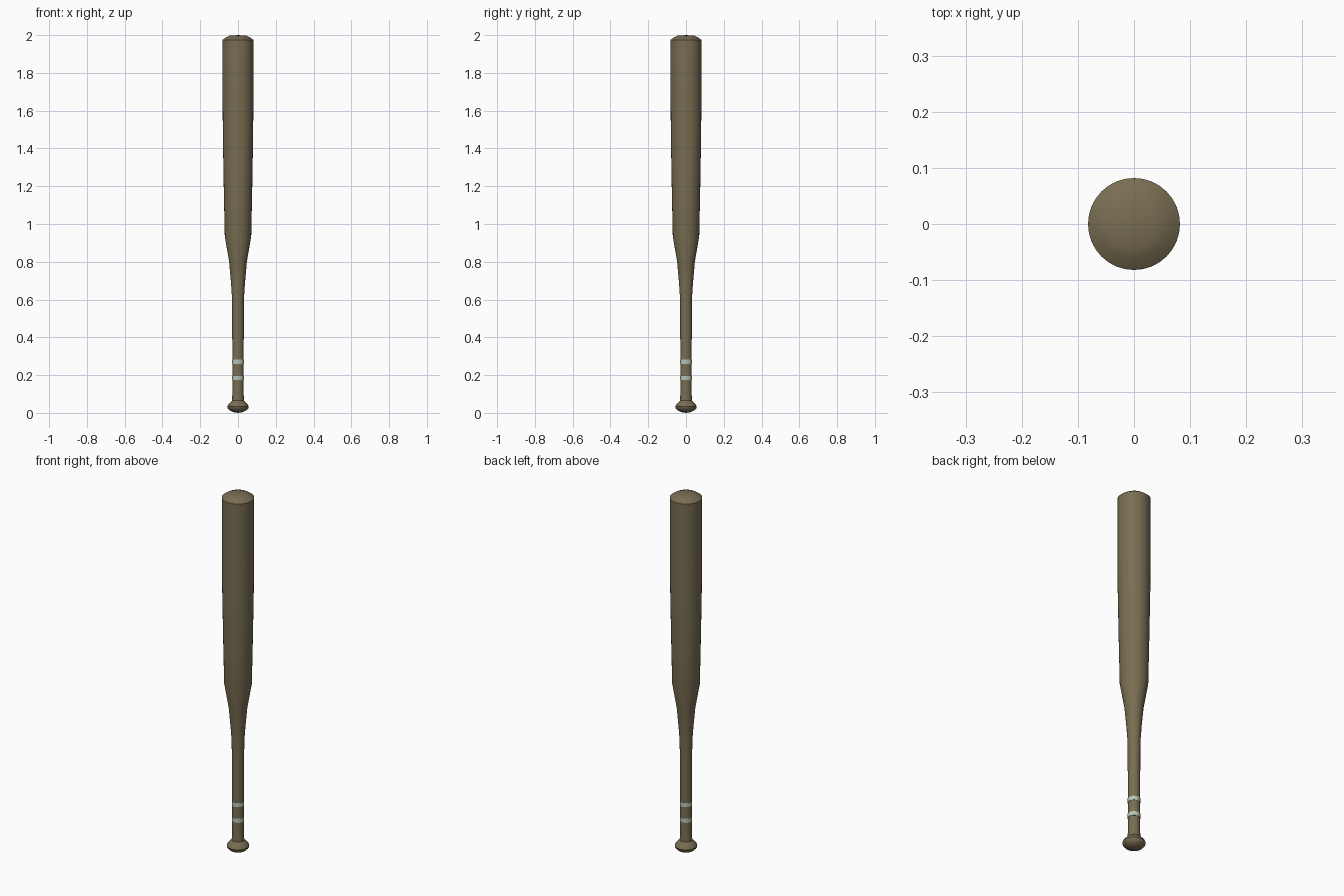
import bpy, bmesh, math

if "Cube" in bpy.data.objects:
    bpy.data.objects.remove(bpy.data.objects["Cube"])

SIDES = 32


def material(name, rgb):
    m = bpy.data.materials.new(name)
    m.diffuse_color = (*rgb, 1)
    m.use_nodes = True
    m.node_tree.nodes["Principled BSDF"].inputs["Base Color"].default_value = m.diffuse_color
    return m


def lathe(name, profile, mat, closed=False):
    """Revolve (radius, z) points around z; radius 0 makes a pole."""
    bm = bmesh.new()
    rings = []
    for r, z in profile:
        if r == 0:
            rings.append([bm.verts.new((0, 0, z))] * SIDES)
        else:
            rings.append([bm.verts.new((r * math.cos(2 * math.pi * i / SIDES),
                                        r * math.sin(2 * math.pi * i / SIDES), z))
                          for i in range(SIDES)])
    pairs = list(zip(rings, rings[1:]))
    if closed:
        pairs.append((rings[-1], rings[0]))
    for a, b in pairs:
        for i in range(SIDES):
            j = (i + 1) % SIDES
            bm.faces.new(list(dict.fromkeys((a[i], a[j], b[j], b[i]))))
    bmesh.ops.recalc_face_normals(bm, faces=bm.faces)
    me = bpy.data.meshes.new(name)
    bm.to_mesh(me)
    bm.free()
    ob = bpy.data.objects.new(name, me)
    bpy.context.collection.objects.link(ob)
    me.materials.append(mat)
    bpy.ops.object.select_all(action='DESELECT')
    ob.select_set(True)
    bpy.context.view_layer.objects.active = ob
    bpy.ops.object.shade_smooth_by_angle(angle=math.radians(30))
    return ob


wood = material("wood", (0.19, 0.155, 0.085))
tape = material("pale_band", (0.50, 0.55, 0.47))

# bat body: knob, handle, taper, barrel and shallow domed end
lathe("bat_body", [
    (0, 0.0), (0.026, 0.004), (0.044, 0.013), (0.055, 0.025), (0.057, 0.034),
    (0.053, 0.043), (0.043, 0.054), (0.032, 0.065),
    (0.030, 0.10), (0.030, 0.30), (0.031, 0.50), (0.032, 0.615), (0.038, 0.70),
    (0.047, 0.80), (0.070, 0.935), (0.0755, 1.20), (0.080, 1.46),
    (0.082, 1.70), (0.082, 1.975), (0.062, 1.989), (0.043, 1.997), (0, 2.0),
], wood)

# two thin bands around the grip
for name, z0, z1 in (("lower_band", 0.173, 0.196), ("upper_band", 0.260, 0.283)):
    lathe(name, [(0.029, z0), (0.0315, z0), (0.0315, z1), (0.029, z1)], tape, closed=True)
